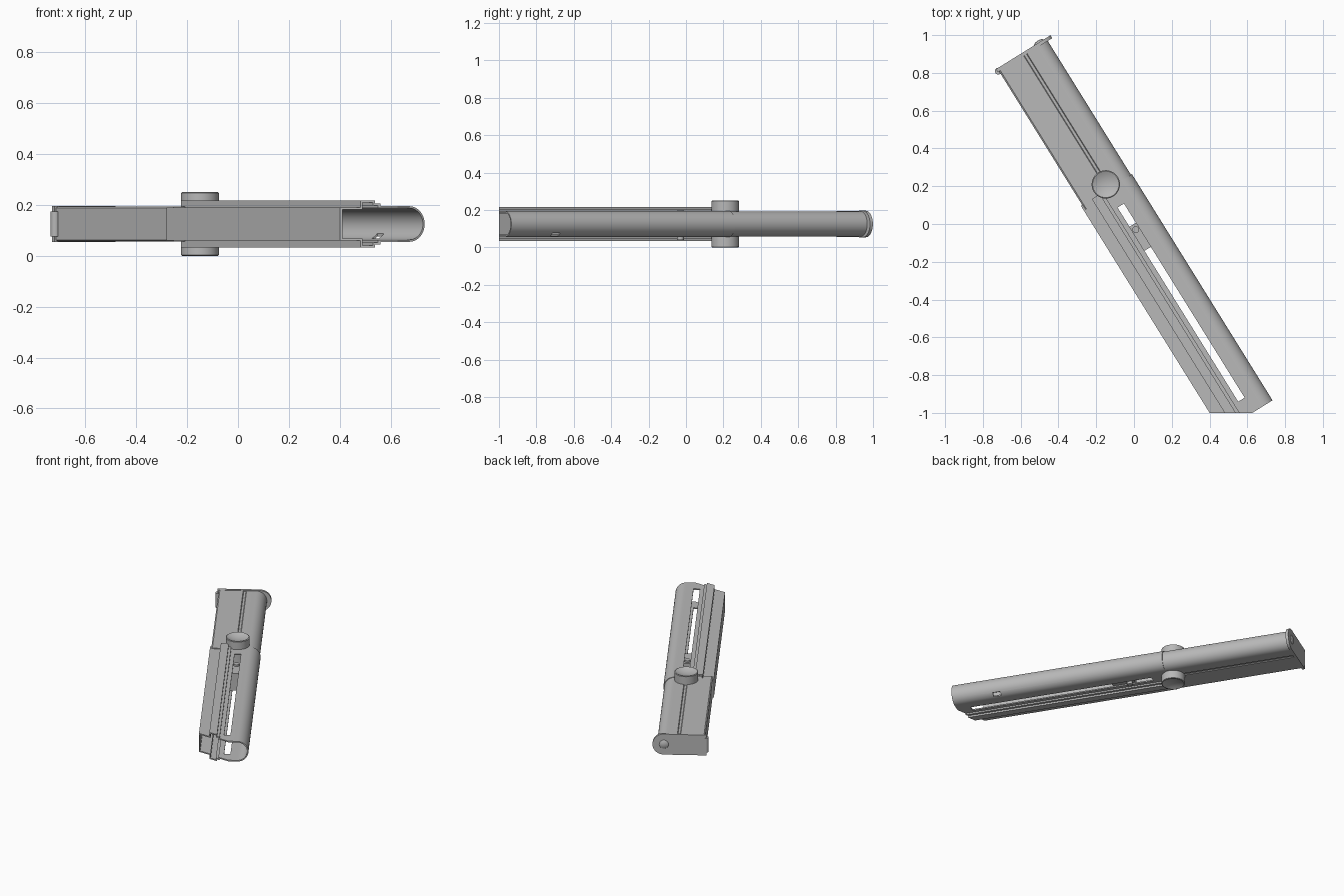
import bpy, bmesh, math
from mathutils import Matrix

if "Cube" in bpy.data.objects:
    bpy.data.objects.remove(bpy.data.objects["Cube"], do_unlink=True)

ANGLE = math.radians(-58.13)
PLACE = Matrix.Translation((0, 0, 0.125)) @ Matrix.Rotation(ANGLE, 4, "Z")

steel = bpy.data.materials.new("grey_steel")
steel.use_nodes = True
steel.diffuse_color = (0.48, 0.48, 0.48, 1)
steel.node_tree.nodes["Principled BSDF"].inputs["Base Color"].default_value = (0.48, 0.48, 0.48, 1)


def finish(bm, name):
    """Local x runs along the case, y across it, z through its thickness."""
    bmesh.ops.recalc_face_normals(bm, faces=bm.faces[:])
    mesh = bpy.data.meshes.new(name)
    bm.to_mesh(mesh)
    bm.free()
    obj = bpy.data.objects.new(name, mesh)
    bpy.context.collection.objects.link(obj)
    obj.matrix_world = PLACE
    mesh.materials.append(steel)
    return obj


def smooth(obj):
    bpy.ops.object.select_all(action="DESELECT")
    obj.select_set(True)
    bpy.context.view_layer.objects.active = obj
    bpy.ops.object.shade_smooth_by_angle(angle=math.radians(30))


def section(half, front, edge, steps=10):
    """Closed outline: mirrored half profile ending in a round front edge."""
    start = front - edge
    arc = [(start + edge * math.sin(a), edge * math.cos(a))
           for a in (i * math.pi / 2 / steps for i in range(steps))]
    top = half + arc
    return top + [(front, 0)] + [(y, -z) for y, z in reversed(top)]


def case(name, outline, start, end, inner=None):
    """Extrude an outline, hollow when an inner outline is given."""
    bm = bmesh.new()
    n = len(outline)

    def ring(points, stop):
        return [bm.verts.new((stop(y), y, z)) for y, z in points]

    def skin(a, b):
        for i in range(n):
            j = (i + 1) % n
            bm.faces.new((a[i], a[j], b[j], b[i]))

    a, b = ring(outline, lambda y: start), ring(outline, end)
    skin(a, b)
    if inner:
        c, d = ring(inner, lambda y: start), ring(inner, end)
        skin(c, d)
        skin(a, c)
        skin(b, d)
    else:
        bm.faces.new(a)
        bm.faces.new(b)
    return finish(bm, name)


def box(name, low, high):
    bm = bmesh.new()
    bmesh.ops.create_cube(bm, size=1)
    for v in bm.verts:
        v.co = [l + (c + 0.5) * (h - l) for c, l, h in zip(v.co, low, high)]
    return finish(bm, name)


def lathe(name, profile, centre, axis="Z", segments=40):
    bm = bmesh.new()
    verts = [bm.verts.new((r, 0, z)) for r, z in profile]
    edges = [bm.edges.new(pair) for pair in zip(verts, verts[1:])]
    bmesh.ops.spin(bm, geom=verts + edges, cent=(0, 0, 0), axis=(0, 0, 1),
                   angle=math.tau, steps=segments)
    bmesh.ops.remove_doubles(bm, verts=bm.verts[:], dist=0.0001)
    if axis == "X":
        bmesh.ops.rotate(bm, verts=bm.verts[:], matrix=Matrix.Rotation(-math.pi / 2, 3, "Y"))
    bmesh.ops.translate(bm, verts=bm.verts[:], vec=centre)
    obj = finish(bm, name)
    smooth(obj)
    return obj


def cut(obj, cutter):
    cutter.hide_render = True
    mod = obj.modifiers.new("cut", "BOOLEAN")
    mod.operation, mod.solver, mod.object = "DIFFERENCE", "EXACT", cutter
    bpy.context.view_layer.objects.active = obj
    bpy.ops.object.modifier_apply(modifier="cut")
    bpy.data.objects.remove(cutter, do_unlink=True)


def mouth(y):
    """Square mouth whose rear corner is trimmed at an angle."""
    return min(1.18, (1 + y * math.cos(ANGLE)) / -math.sin(ANGLE))


def sleeve(t):
    """Wide sleeve outline with a stepped side rib, shrunk by t."""
    half = [(-0.188 + t, 0.064 - t), (-0.12 + t, 0.064 - t), (-0.12 + t, 0.092 - t),
            (-0.07 - t, 0.092 - t), (-0.07 - t, 0.08 - t), (-0.053 - t, 0.08 - t),
            (-0.053 - t, 0.07 - t), (0.004, 0.07 - t)]
    return section(half, 0.13 - t, 0.07 - t)


# Narrow lower case with a fine groove on each side
narrow = section([(-0.18, 0.062), (-0.172, 0.068), (-0.026, 0.068), (-0.022, 0.063),
                  (-0.008, 0.063), (-0.004, 0.068)], 0.124, 0.068)
smooth(case("narrow_case", narrow, -1.065, lambda y: -0.2))

# Hollow ribbed sleeve with a long through slot and a small side hole
body = case("ribbed_sleeve", sleeve(0), -0.23, mouth, sleeve(0.008))
cut(body, box("slot_cutter", (-0.12, -0.028, -0.2), (1.09, 0.012, 0.2)))
cut(body, box("hole_cutter", (0.86, 0.085, -0.1), (0.91, 0.11, -0.03)))
smooth(body)

# Follower inside the sleeve and its pin
box("follower", (0.0, -0.05, -0.06), (0.15, 0.06, 0.06))
lathe("follower_pin", [(0, 0.072), (0.018, 0.072), (0.018, -0.085), (0, -0.085)],
      (0.03, -0.008, 0), segments=20)

# Round thumb button through both sides, dished on each face
dish = [(0, 0.108), (0.03, 0.111), (0.055, 0.118), (0.07, 0.125), (0.075, 0.122)]
lathe("thumb_button", dish + [(r, -z) for r, z in reversed(dish)], (-0.257, -0.016, 0))

# End plate with a rounded edge, a rolled rear lip and a domed rivet
plate = section([(-0.188, 0.07)], 0.152, 0.071)
smooth(case("end_plate", plate, -1.082, lambda y: -1.064))
lathe("rolled_lip", [(0, 0.05), (0.018, 0.05), (0.018, -0.05), (0, -0.05)],
      (-1.067, -0.183, 0), segments=20)
lathe("plate_rivet", [(0.03, 0), (0.026, 0.006), (0.015, 0.011), (0, 0.012)],
      (-1.081, 0.08, 0), axis="X", segments=24)
